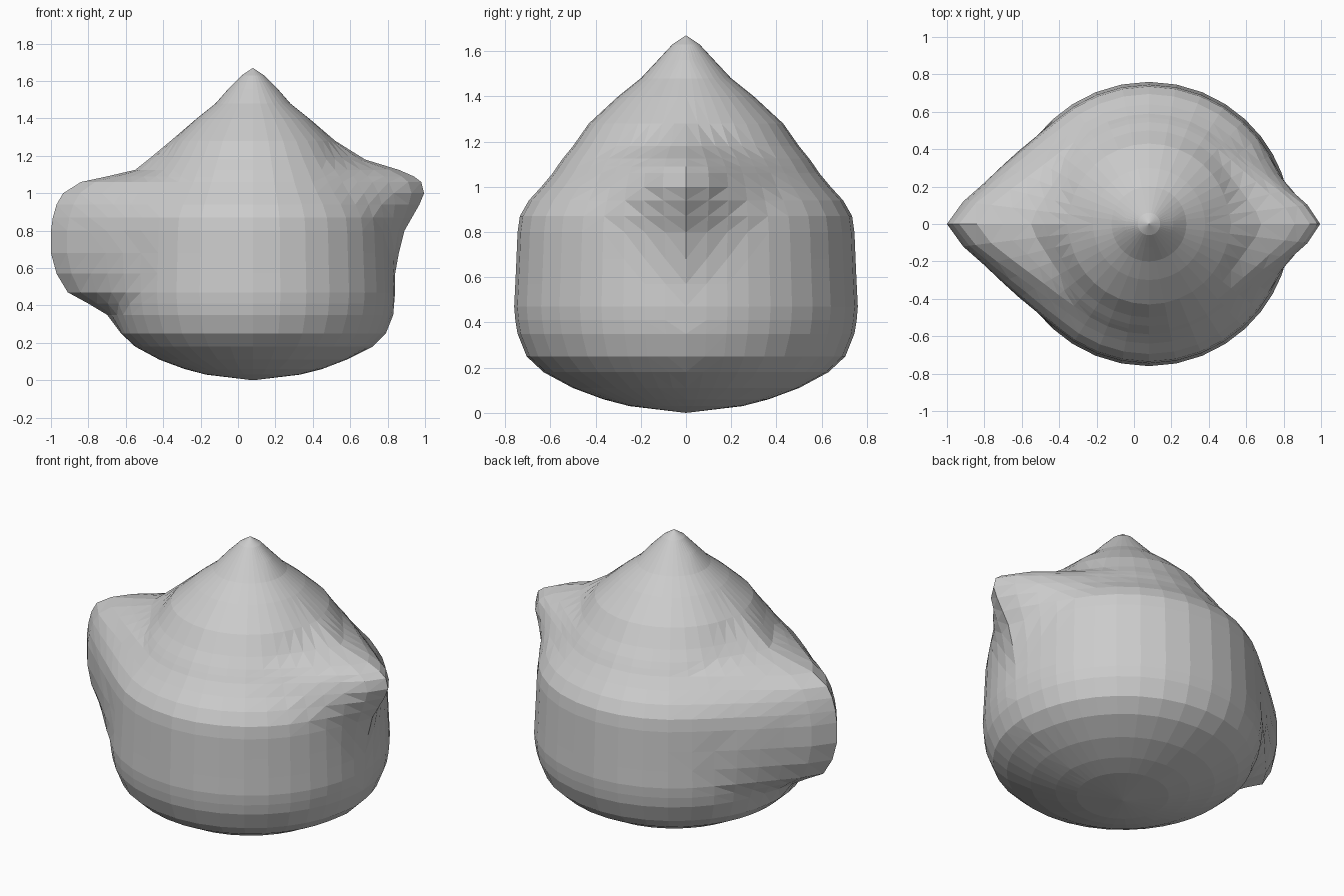
import bpy, bmesh, math

if "Cube" in bpy.data.objects:
    bpy.data.objects.remove(bpy.data.objects["Cube"])

# Levels of the shrouded pot: z, left end, right end, radius of the round body
LEVELS = [
    (0.03, -0.17, 0.33, 0.25), (0.06, -0.28, 0.45, 0.365), (0.11, -0.42, 0.58, 0.50),
    (0.18, -0.54, 0.72, 0.63), (0.25, -0.62, 0.79, 0.705), (0.35, -0.70, 0.83, 0.745),
    (0.41, -0.80, 0.835, 0.755), (0.47, -0.91, 0.84, 0.76), (0.57, -0.97, 0.84, 0.755),
    (0.68, -1.00, 0.86, 0.75), (0.80, -1.00, 0.89, 0.745), (0.87, -0.99, 0.93, 0.735),
    (0.94, -0.97, 0.97, 0.695), (1.00, -0.935, 0.995, 0.64), (1.06, -0.84, 0.98, 0.59),
    (1.09, -0.70, 0.94, 0.57), (1.125, -0.55, 0.86, 0.545), (1.18, -0.48, 0.68, 0.50),
    (1.28, -0.36, 0.52, 0.43), (1.40, -0.22, 0.38, 0.30), (1.48, -0.12, 0.28, 0.20),
    (1.56, -0.05, 0.21, 0.125), (1.63, 0.02, 0.14, 0.06),
]
CX, TIP, SEG = 0.08, 0.09, 40


def reach(a, xl, xr, r):
    """Distance from the axis to a skin stretched over body, handle and spout."""
    t = min(TIP, r)
    best = 9.0
    for i in range(-88, 89, 2):
        n = a + math.radians(i)
        c = math.cos(n)
        support = max(r, (xl + t - CX) * c + t, (xr - t - CX) * c + t)
        best = min(best, support / math.cos(n - a))
    return best


# Body with handle bulge on the left, spout bulge on the right and pointed top
bm = bmesh.new()
rings = []
for z, xl, xr, r in LEVELS:
    ring = []
    for k in range(SEG):
        # vertices gathered a little towards the two narrow ends
        a = 2 * math.pi * k / SEG
        a -= 0.12 * math.sin(2 * a)
        d = reach(a, xl, xr, r)
        ring.append(bm.verts.new((CX + d * math.cos(a), d * math.sin(a), z)))
    rings.append(ring)
for low, high in zip(rings, rings[1:]):
    for k in range(SEG):
        n = (k + 1) % SEG
        bm.faces.new((low[k], low[n], high[n], high[k]))

# Rounded bottom and peak
for ring, z in ((rings[0], 0.0), (rings[-1], 1.67)):
    tip = bm.verts.new((CX, 0, z))
    for k in range(SEG):
        bm.faces.new((ring[k], ring[(k + 1) % SEG], tip))

bmesh.ops.triangulate(bm, faces=bm.faces[:])
bmesh.ops.recalc_face_normals(bm, faces=bm.faces[:])
mesh = bpy.data.meshes.new("pot_body")
bm.to_mesh(mesh)
bm.free()
bpy.context.collection.objects.link(bpy.data.objects.new("pot_body", mesh))
